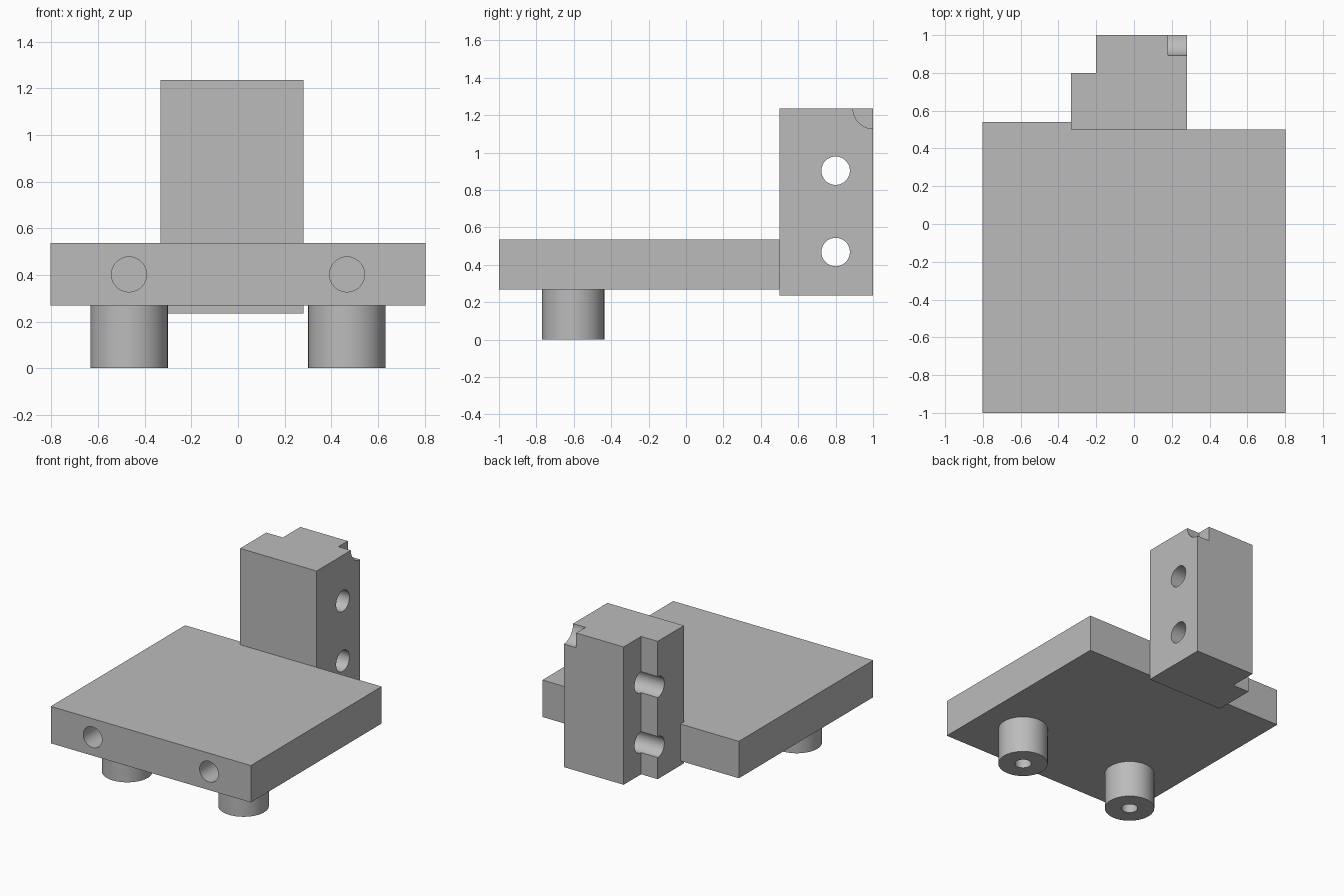
import bpy, bmesh, math

if "Cube" in bpy.data.objects:
    bpy.data.objects.remove(bpy.data.objects["Cube"])

# Mid-grey used by every part
grey = bpy.data.materials.new("mid_grey")
grey.diffuse_color = (0.5, 0.5, 0.5, 1)
grey.use_nodes = True
grey.node_tree.nodes["Principled BSDF"].inputs["Base Color"].default_value = grey.diffuse_color


def prism(name, outline, z0, z1):
    """Extrude a closed XY outline from z0 up to z1."""
    bm = bmesh.new()
    face = bm.faces.new([bm.verts.new((x, y, z0)) for x, y in outline])
    top = bmesh.ops.extrude_face_region(bm, geom=[face])["geom"]
    bmesh.ops.translate(bm, vec=(0, 0, z1 - z0),
                        verts=[g for g in top if isinstance(g, bmesh.types.BMVert)])
    bmesh.ops.recalc_face_normals(bm, faces=bm.faces)
    mesh = bpy.data.meshes.new(name)
    bm.to_mesh(mesh)
    bm.free()
    obj = bpy.data.objects.new(name, mesh)
    bpy.context.collection.objects.link(obj)
    return obj


def cylinder(name, axis, start, length, radius):
    """Cylinder running along +axis from the start point."""
    rot = {"x": (0, math.pi / 2, 0), "y": (-math.pi / 2, 0, 0), "z": (0, 0, 0)}[axis]
    centre = list(start)
    centre["xyz".index(axis)] += length / 2
    bpy.ops.mesh.primitive_cylinder_add(vertices=64, radius=radius, depth=length,
                                        location=centre, rotation=rot)
    obj = bpy.context.object
    obj.name = name
    return obj


def cut(obj, cutters):
    """Subtract the cutters, remove them, then shade and colour the part."""
    bpy.ops.object.select_all(action='DESELECT')
    obj.select_set(True)
    bpy.context.view_layer.objects.active = obj
    for c in cutters:
        c.hide_render = True
        mod = obj.modifiers.new("cut", 'BOOLEAN')
        mod.operation, mod.solver, mod.object = 'DIFFERENCE', 'EXACT', c
        bpy.ops.object.modifier_apply(modifier=mod.name)
        bpy.data.objects.remove(c)
    bpy.ops.object.shade_smooth_by_angle(angle=math.radians(30))
    obj.data.materials.clear()
    obj.data.materials.append(grey)


# Base plate with a slightly longer back-left edge and two blind front holes
plate = prism("base_plate", [(-0.803, -1), (0.803, -1), (0.803, 0.5), (-0.333, 0.5),
                             (-0.333, 0.54), (-0.803, 0.54)], 0.268, 0.536)
cut(plate, [cylinder("front_hole", "y", (s * 0.467, -1.1, 0.402), 0.4, 0.075)
            for s in (-1, 1)])

# Upright block: stepped corner, two cross holes, rounded notch at the top
block = prism("upright_block", [(-0.333, 0.5), (0.281, 0.5), (0.281, 1), (-0.2, 1),
                                (-0.2, 0.8), (-0.333, 0.8)], 0.235, 1.235)
cutters = [cylinder("cross_hole", "x", (-0.5, 0.8, z), 1, 0.076)
           for z in (0.468, 0.903)]
cutters.append(cylinder("corner_notch", "x", (0.181, 1, 1.235), 0.3, 0.107))
cut(block, cutters)

# Round feet with blind holes from below
for s, side in ((-1, "left"), (1, "right")):
    foot = cylinder(side + "_foot", "z", (s * 0.467, -0.603, 0), 0.268, 0.166)
    cut(foot, [cylinder("foot_hole", "z", (s * 0.467, -0.603, -0.1), 0.35, 0.055)])
